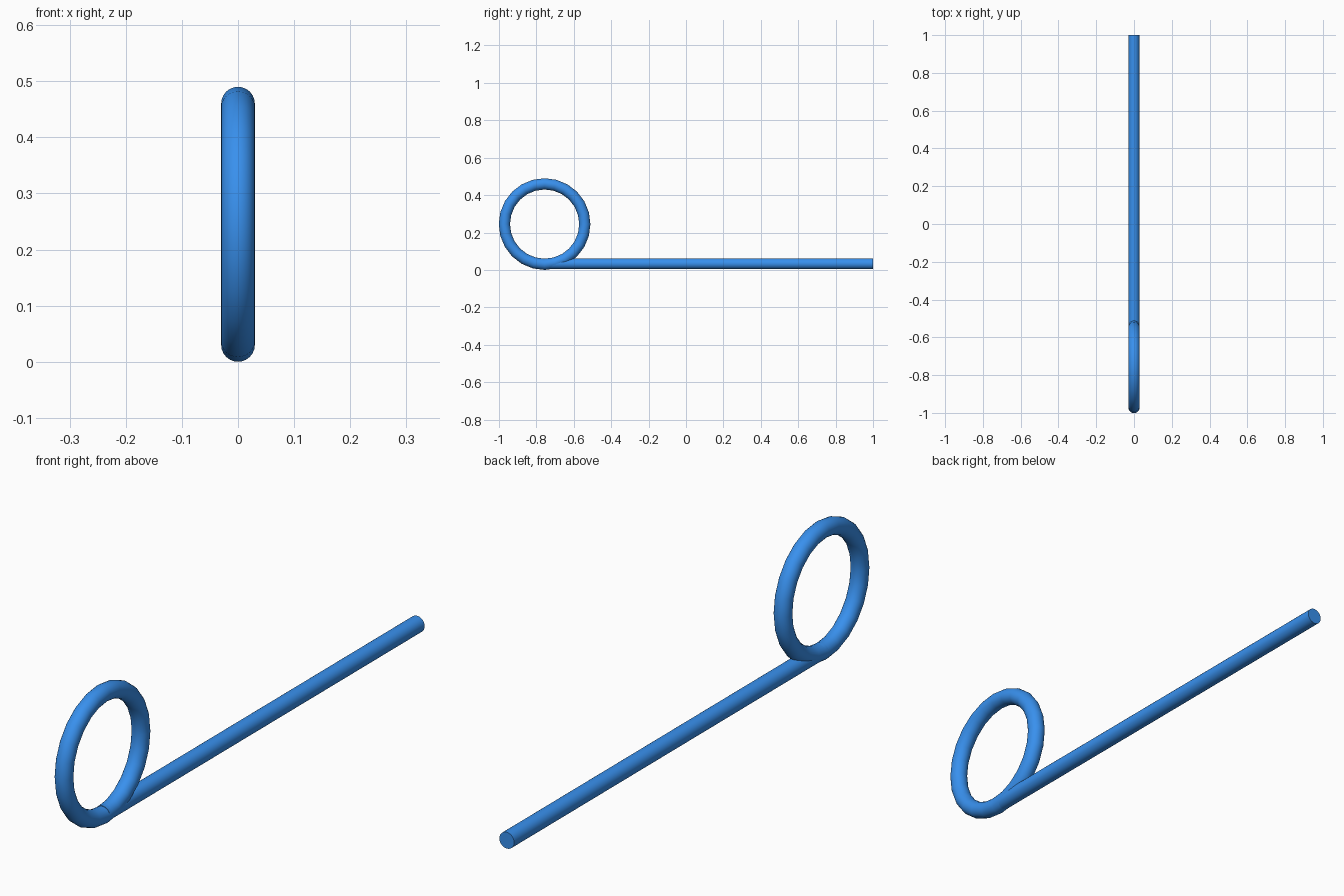
import bpy
from math import radians

if "Cube" in bpy.data.objects:
    bpy.data.objects.remove(bpy.data.objects["Cube"])

RING_Y, RING_Z = -0.756, 0.245
TUBE = 0.03

blue = bpy.data.materials.new("blue")
blue.diffuse_color = (0.04, 0.28, 0.85, 1)
blue.use_nodes = True
blue.node_tree.nodes["Principled BSDF"].inputs["Base Color"].default_value = blue.diffuse_color


def finish(name):
    obj = bpy.context.object
    obj.name = name
    obj.data.materials.append(blue)
    bpy.ops.object.transform_apply(location=False, rotation=True, scale=True)
    bpy.ops.object.shade_smooth_by_angle(angle=radians(40))


# Upright eye ring
bpy.ops.mesh.primitive_torus_add(
    major_radius=RING_Z - TUBE, minor_radius=TUBE, major_segments=24,
    minor_segments=24, location=(0, RING_Y, RING_Z), rotation=(0, radians(90), 0))
finish("eye_ring")

# Straight shank, running from the bottom of the ring to the back
bpy.ops.mesh.primitive_cylinder_add(
    vertices=24, radius=0.029, depth=1 - RING_Y,
    location=(0, (1 + RING_Y) / 2, 0.033), rotation=(radians(90), 0, 0))
finish("shank")
